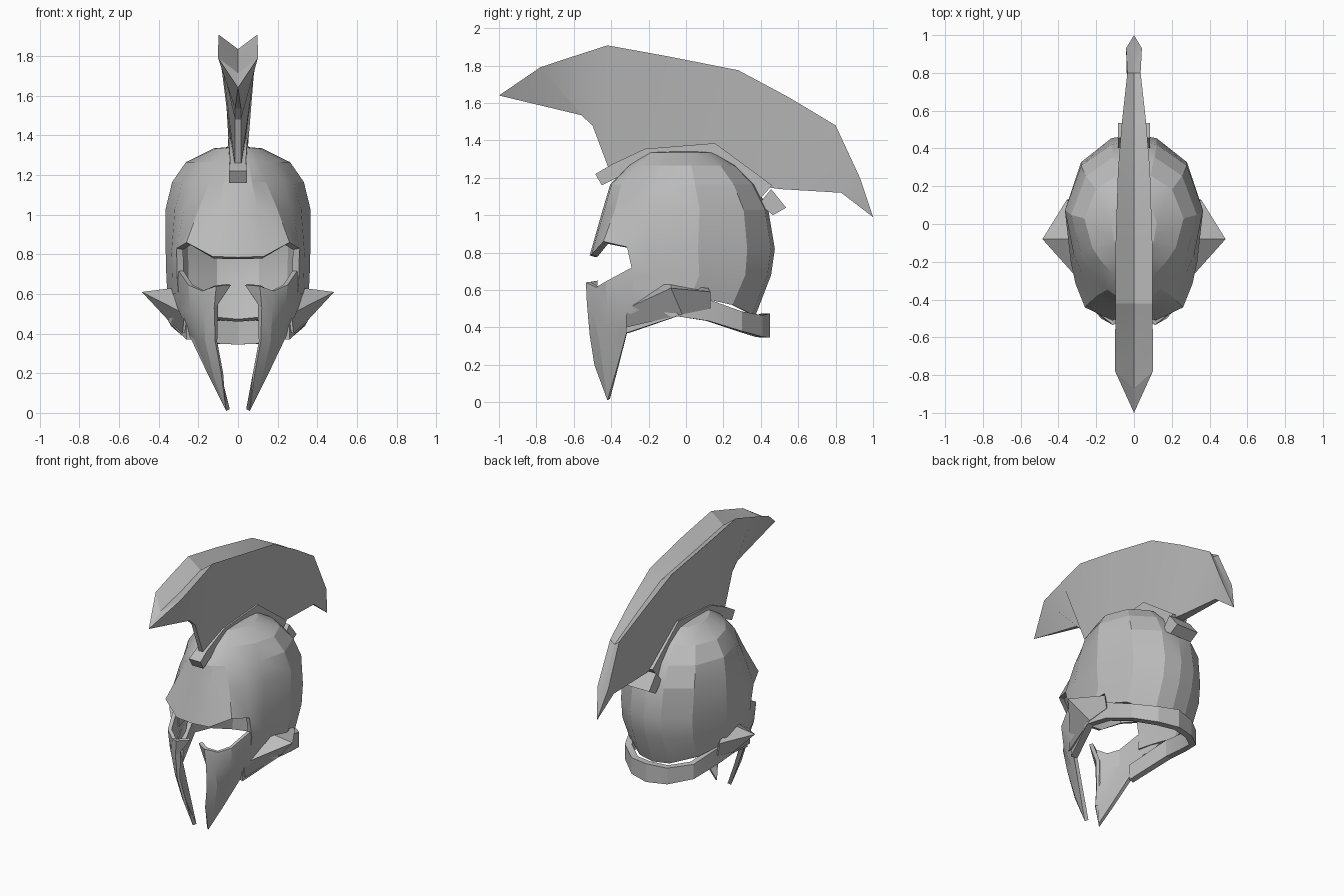
import bpy
import bmesh
import math
from mathutils import Vector

cube = bpy.data.objects.get("Cube")
if cube:
    bpy.data.objects.remove(cube, do_unlink=True)

steel = bpy.data.materials.new("plain grey")
steel.use_nodes = True
GREY = (0.5, 0.5, 0.5, 1)
steel.diffuse_color = GREY
for node in steel.node_tree.nodes:
    if node.type == 'BSDF_PRINCIPLED':
        node.inputs["Base Color"].default_value = GREY

CENTRE = Vector((0, 0, 0.8))


def loft(name, rows, closed=False, mirror=False, thick=0, skip=None):
    """Skin rows of points; closed rows get end caps, open ones thickness."""
    bm = bmesh.new()
    grid = [[bm.verts.new(p) for p in row] for row in rows]
    n = len(rows[0])
    for i in range(len(rows) - 1):
        for j in range(n if closed else n - 1):
            if skip and skip(i, j):
                continue
            k = (j + 1) % n
            bm.faces.new((grid[i][j], grid[i][k], grid[i + 1][k], grid[i + 1][j]))
    if closed:
        for row, points in ((grid[0], rows[0]), (grid[-1], rows[-1])):
            if len(set(points)) > 1:
                bm.faces.new(row)
    bmesh.ops.remove_doubles(bm, verts=bm.verts, dist=0.0005)
    bmesh.ops.delete(bm, geom=[v for v in bm.verts if not v.link_faces], context='VERTS')
    bmesh.ops.recalc_face_normals(bm, faces=bm.faces)
    if not closed:
        facing = sum(f.normal.dot(f.calc_center_median() - CENTRE) * f.calc_area()
                     for f in bm.faces)
        if facing < 0:
            bmesh.ops.reverse_faces(bm, faces=bm.faces)
    mesh = bpy.data.meshes.new(name)
    bm.to_mesh(mesh)
    bm.free()
    mesh.materials.append(steel)
    obj = bpy.data.objects.new(name, mesh)
    bpy.context.collection.objects.link(obj)
    bpy.ops.object.select_all(action='DESELECT')
    obj.select_set(True)
    bpy.context.view_layer.objects.active = obj
    if mirror:
        obj.modifiers.new("mirror", 'MIRROR')
        bpy.ops.object.modifier_apply(modifier="mirror")
    if thick:
        solid = obj.modifiers.new("thickness", 'SOLIDIFY')
        solid.thickness = thick
        solid.offset = -1
        bpy.ops.object.modifier_apply(modifier="thickness")
    bpy.ops.object.shade_smooth_by_angle(angle=math.radians(18))


# Dome: half plan outline from brow to nape, scaled at each height
plan = [(0, -.47), (.13, -.46), (.26, -.4), (.31, -.28), (.335, -.17),
        (.365, .08), (.28, .33), (.12, .45), (0, .47)]
# how strongly each column follows the narrow front panel
panel_weight = [1, 1, 1, .5, .2, 0, 0, 0, 0]
brow_shift = [-.035, -.03, .04, .01, 0, 0, 0, 0, 0]
hem_shift = [0, 0, 0, 0, 0, -.03, -.08, -.13, -.14]
flat = [0] * len(plan)
# height, width scale, front panel width scale, front y, back y, height shifts
levels = [(1.345, .01, .01, -.02, .02, flat), (1.335, .33, .25, -.2, .15, flat),
          (1.265, .72, .42, -.31, .27, flat), (1.165, .91, .54, -.405, .37, flat),
          (1.03, 1, .76, -.445, .44, flat), (.82, 1, 1, -.515, .475, brow_shift),
          (.68, .99, .99, -.47, .455, flat), (.6, .97, .97, -.45, .37, hem_shift)]
dome = []
for z, side, panel, front, back, shift in levels:
    dome.append([(x * (side + w * (panel - side)),
                  front + (y + .47) / .94 * (back - front), z + s)
                 for (x, y), w, s in zip(plan, panel_weight, shift)])
loft("dome", dome, mirror=True, thick=.035, skip=lambda i, j: i > 4 and j < 3)

# Cheek guards: spur and eye rim at the top, ridged front, tapering to a point
cheek = [
    [(.035, -.49, .645), (.11, -.535, .64), (.18, -.48, .615), (.25, -.43, .645),
     (.298, -.3, .715), (.325, -.15, .7)],
    [(.1, -.5, .55), (.12, -.53, .53), (.175, -.5, .52), (.24, -.42, .51),
     (.3, -.29, .52), (.335, -.12, .59)],
    [(.105, -.5, .36), (.115, -.515, .36), (.165, -.47, .36), (.2, -.39, .35),
     (.22, -.34, .37), (.25, -.31, .4)],
    [(.075, -.475, .2), (.085, -.49, .2), (.125, -.445, .19)] + [(.145, -.37, .18)] * 3,
    [(.06, -.42, .01)] * 6]
loft("cheek_guard", cheek, mirror=True, thick=.025)

# Side flares: pointed blades between dome and neck guard
apex = (.485, -.08, .61)
flare = [[(.33, -.12, .63), (.33, -.08, .63), (.35, .12, .61)],
         [(.27, -.32, .5), apex, (.355, .13, .59)],
         [(.28, -.32, .4), (.355, -.02, .47), (.34, .13, .5)]]
loft("side_flare", flare, mirror=True, thick=.015)

# Neck guard: band round the back; x, y, lower z, upper z
neck = [(.26, -.32, .37, .48), (.35, -.05, .46, .58), (.335, .12, .435, .55),
        (.27, .3, .38, .485), (.14, .41, .35, .465), (0, .45, .345, .475)]
loft("neck_guard", [[(x, y, hi) for x, y, lo, hi in neck],
                    [(x, y, lo) for x, y, lo, hi in neck]], mirror=True, thick=.045)


# Crest holder: strip over the dome with a block at its back end
def strip(name, stations):
    loft(name, [[(-w, yb, zb), (w, yb, zb), (w, yt, zt), (-w, yt, zt)]
                for yb, zb, yt, zt, w in stations], closed=True)


strip("crest_holder", [(-.45, 1.16, -.485, 1.22, .045), (-.39, 1.19, -.4, 1.27, .04),
                       (-.2, 1.28, -.22, 1.355, .045), (.13, 1.31, .155, 1.385, .05),
                       (.39, 1.08, .46, 1.16, .06)])
strip("holder_block", [(.39, 1.06, .455, 1.14, .085), (.465, 1, .535, 1.04, .085)])

# Crest: fan with a grooved top edge, pointed at both ends
# bottom y, z, half width; top y, z, half width; groove y offset
fan = [(-.56, 1.535, .015, -.78, 1.79, .1, -.09), (-.5, 1.48, .015, -.6, 1.85, .1, -.02),
       (-.41, 1.24, .015, -.42, 1.908, .097, 0), (-.2, 1.32, .03, -.1, 1.85, .097, 0),
       (.15, 1.36, .035, .28, 1.775, .085, 0), (.43, 1.15, .035, .55, 1.63, .063, 0),
       (.5, 1.14, .03, .8, 1.48, .035, 0), (.83, 1.12, .015, .93, 1.2, .042, .01)]
crest = [[(0, -1, 1.64)] * 5]
for yb, zb, wb, yt, zt, wt, dy in fan:
    crest.append([(-wb, yb, zb), (-wt, yt, zt), (0, yt + dy, zt - .75 * wt),
                  (wt, yt, zt), (wb, yb, zb)])
crest.append([(0, 1, .99)] * 5)
loft("crest", crest, closed=True)
